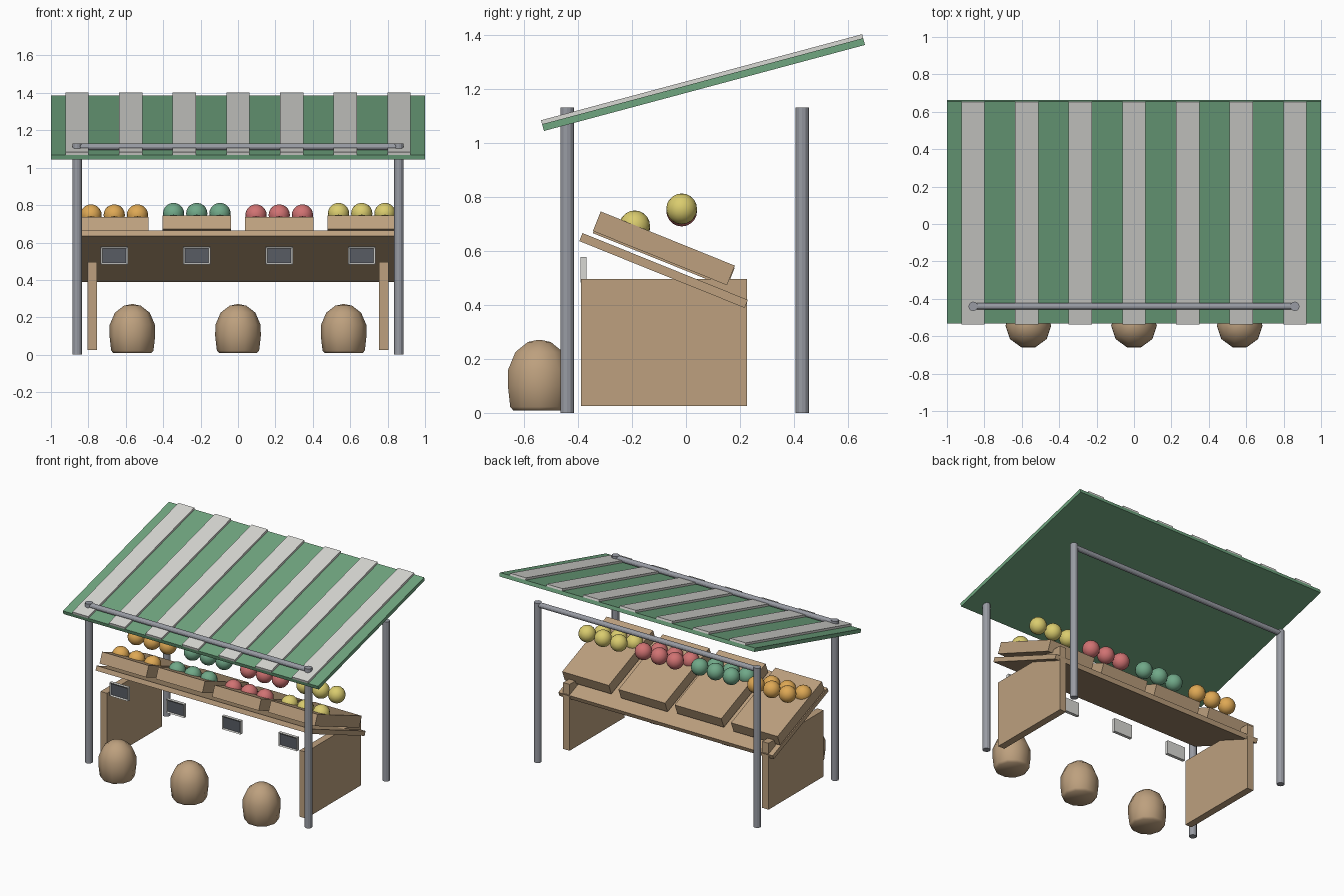
import bpy, bmesh
from math import radians, sin, cos
from mathutils import Matrix, Vector

cube = bpy.data.objects.get("Cube")
if cube:
    bpy.data.objects.remove(cube, do_unlink=True)


def material(name, rgb):
    """Flat material from 0-255 display values, converted to linear."""
    lin = [((c / 255 + 0.055) / 1.055) ** 2.4 for c in rgb] + [1]
    m = bpy.data.materials.new(name)
    m.use_nodes = True
    m.diffuse_color = lin
    m.node_tree.nodes["Principled BSDF"].inputs["Base Color"].default_value = lin
    return m


WOOD = material("tan wood", (189, 160, 126))
GREEN = material("canopy green", (112, 166, 128))
WHITE = material("off white", (216, 216, 212))
METAL = material("grey metal", (152, 155, 163))
SLATE = material("dark slate", (88, 92, 100))
FRUIT = [("orange", material("orange fruit", (222, 168, 84))),
         ("apple", material("green fruit", (112, 168, 136))),
         ("plum", material("red fruit", (208, 114, 114))),
         ("lemon", material("yellow fruit", (218, 204, 110)))]


def finish(name, bm, mat, smooth=None):
    bmesh.ops.recalc_face_normals(bm, faces=bm.faces)
    me = bpy.data.meshes.new(name)
    bm.to_mesh(me)
    bm.free()
    me.materials.append(mat)
    ob = bpy.data.objects.new(name, me)
    bpy.context.collection.objects.link(ob)
    if smooth:
        bpy.ops.object.select_all(action='DESELECT')
        ob.select_set(True)
        bpy.context.view_layer.objects.active = ob
        bpy.ops.object.shade_smooth_by_angle(angle=radians(smooth))
    return ob


def box(name, centre, size, mat, tilt=0):
    """Box with a tilt in degrees about the x axis."""
    bm = bmesh.new()
    m = (Matrix.Translation(centre) @ Matrix.Rotation(radians(tilt), 4, 'X')
         @ Matrix.Diagonal((*size, 1)))
    bmesh.ops.create_cube(bm, size=1, matrix=m)
    return finish(name, bm, mat)


def tube(name, start, end, radius, mat, sides=12):
    a, b = Vector(start), Vector(end)
    bm = bmesh.new()
    turn = (b - a).to_track_quat('Z', 'Y').to_matrix().to_4x4()
    bmesh.ops.create_cone(bm, cap_ends=True, segments=sides, radius1=radius,
                          radius2=radius, depth=(b - a).length,
                          matrix=Matrix.Translation((a + b) / 2) @ turn)
    return finish(name, bm, mat)


def lathe(name, profile, centre, sides, mat):
    """Closed turned shape from (radius, height) points."""
    bm = bmesh.new()
    rings = []
    for r, z in profile:
        rings.append([bm.verts.new((centre[0] + r * cos(radians(360 * i / sides)),
                                    centre[1] + r * sin(radians(360 * i / sides)), z))
                      for i in range(sides)])
    for low, high in zip(rings, rings[1:]):
        for i in range(sides):
            j = (i + 1) % sides
            bm.faces.new((low[i], low[j], high[j], high[i]))
    bm.faces.new(rings[0])
    bm.faces.new(rings[-1])
    return finish(name, bm, mat, smooth=50)


# Sloping canopy with raised stripes
SLOPE = 15
canopy = Vector((0, 0.065, 1.215))
lift = Vector((0, -sin(radians(SLOPE)), cos(radians(SLOPE)))) * 0.02
box("canopy", canopy, (2, 1.23, 0.026), GREEN, SLOPE)
for i in range(7):
    offset = Vector(((i - 3) * 0.287, 0, 0))
    box(f"canopy_stripe_{i + 1}", canopy + lift + offset,
        (0.125, 1.23, 0.016), WHITE, SLOPE)

# Posts and cross rails
for place, y in (("front", -0.44), ("back", 0.43)):
    for side, x in (("right", -0.86), ("left", 0.86)):
        tube(f"{place}_{side}_post", (x, y, 0), (x, y, 1.13), 0.025, METAL)
    tube(f"{place}_rail", (-0.86, y, 1.112), (0.86, y, 1.112), 0.018, METAL)

# Counter: side panels and tilted board
COUNTER = -22
for side, x in (("right", -0.78), ("left", 0.78)):
    box(f"{side}_side_panel", (x, -0.082, 0.26), (0.05, 0.614, 0.47), WOOD)
box("counter_board", (0, -0.083, 0.527), (1.68, 0.66, 0.032), WOOD, COUNTER)

# Crates with two rows of fruit, and a price sign below each
for n, (kind, mat) in enumerate(FRUIT):
    x = (n - 1.5) * 0.441
    rise = 0 if n % 2 else -0.008
    box(f"{kind}_crate", (x, -0.082, 0.609 + rise), (0.365, 0.535, 0.078),
        WOOD, COUNTER)
    for row, (y, z) in enumerate(((-0.19, 0.692), (-0.016, 0.755))):
        for k in (-1, 0, 1):
            bm = bmesh.new()
            bmesh.ops.create_uvsphere(
                bm, u_segments=16, v_segments=10, radius=0.057,
                matrix=Matrix.Translation((x + k * 0.124, y, z + rise)))
            finish(f"{kind}_{row + 1}_{k + 2}", bm, mat, smooth=60)

    sign = box(f"{kind}_sign", (x, -0.379, 0.53), (0.145, 0.022, 0.095), WHITE)
    sign.data.materials.append(SLATE)
    bm = bmesh.new()
    bm.from_mesh(sign.data)
    bm.normal_update()
    front = [f for f in bm.faces if f.normal.y < -0.9]
    bmesh.ops.inset_region(bm, faces=front, thickness=0.012, depth=-0.006)
    for f in front:
        f.material_index = 1
    bm.to_mesh(sign.data)
    bm.free()

# Sacks standing in front
SACK = [(0.1, 0.008), (0.113, 0.022), (0.122, 0.1), (0.121, 0.16),
        (0.093, 0.225), (0.045, 0.262), (0.008, 0.27)]
for n, x in enumerate((-0.565, 0, 0.565)):
    lathe(f"sack_{n + 1}", SACK, (x, -0.543), 10, WOOD)
